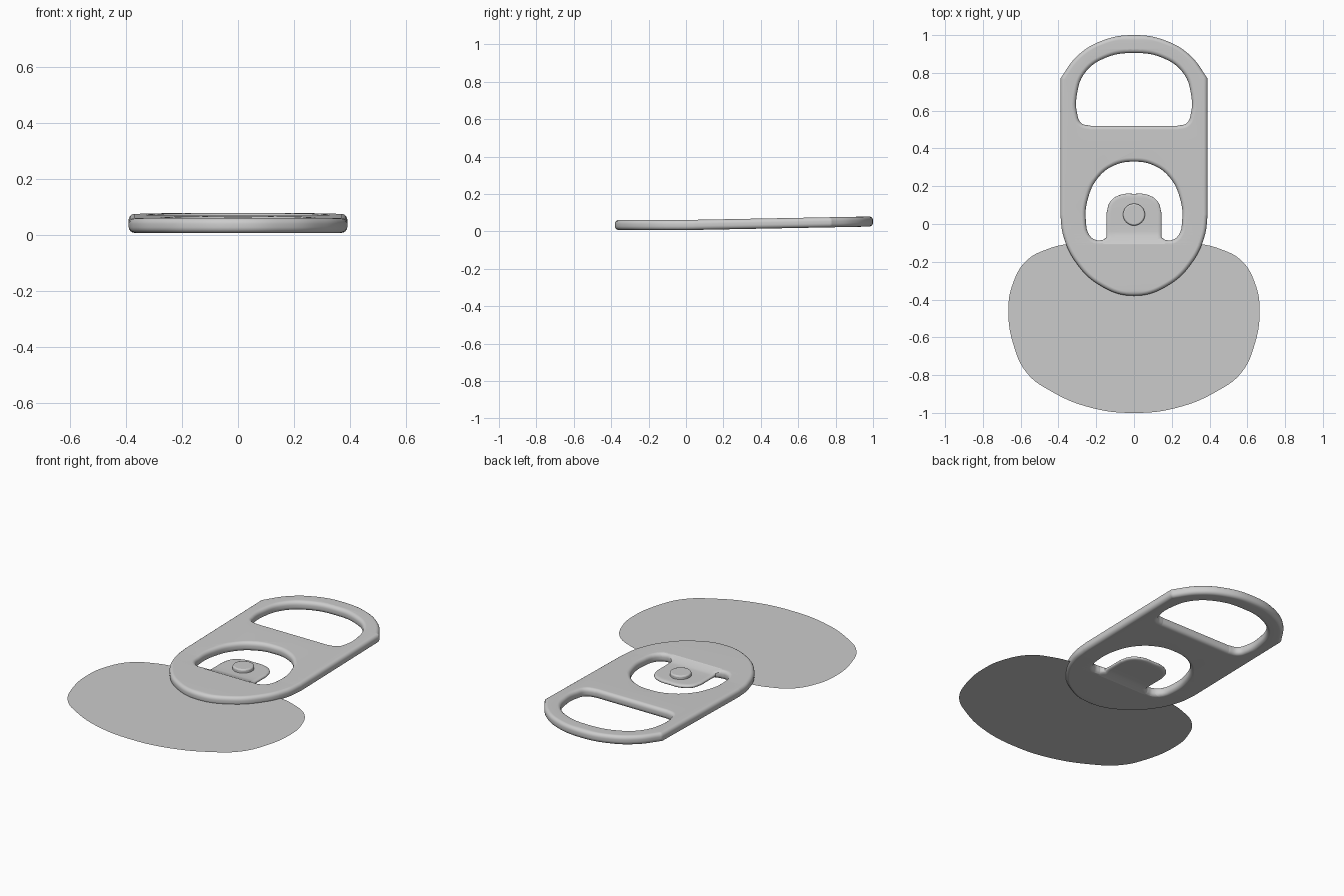
import bpy, bmesh, math

cube = bpy.data.objects.get("Cube")
if cube:
    bpy.data.objects.remove(cube, do_unlink=True)

metal = bpy.data.materials.new("brushed_grey_metal")
metal.use_nodes = True
GREY = (0.6, 0.6, 0.6, 1)
metal.diffuse_color = GREY
metal.node_tree.nodes["Principled BSDF"].inputs["Base Color"].default_value = GREY


def add_mirrored_spline(curve, half):
    """Closed smooth spline from its right half, top to bottom; 'c' marks a corner."""
    left = [p for p in reversed(half) if p[0] > 0]
    pts = list(half) + [(-p[0],) + tuple(p[1:]) for p in left]
    spline = curve.splines.new("BEZIER")
    spline.bezier_points.add(len(pts) - 1)
    spline.use_cyclic_u = True
    for bp, p in zip(spline.bezier_points, pts):
        bp.co = (p[0], p[1], 0)
        kind = "VECTOR" if len(p) > 2 else "AUTO"
        bp.handle_left_type = bp.handle_right_type = kind


def plate(name, halves, extrude=0.0, bevel=0.0):
    """Filled outline with holes, turned into a mesh object."""
    curve = bpy.data.curves.new(name + "_outline", "CURVE")
    curve.dimensions = "2D"
    curve.fill_mode = "BOTH"
    curve.resolution_u = 10
    curve.extrude, curve.bevel_depth, curve.offset = extrude, bevel, -bevel
    curve.bevel_resolution = 3
    for half in halves:
        add_mirrored_spline(curve, half)
    helper = bpy.data.objects.new(name + "_helper", curve)
    bpy.context.collection.objects.link(helper)
    graph = bpy.context.evaluated_depsgraph_get()
    mesh = bpy.data.meshes.new_from_object(helper.evaluated_get(graph))
    bpy.data.objects.remove(helper, do_unlink=True)
    mesh.name = name
    mesh.materials.clear()
    mesh.materials.append(metal)
    obj = bpy.data.objects.new(name, mesh)
    bpy.context.collection.objects.link(obj)
    return obj


def smooth(obj):
    bpy.ops.object.select_all(action="DESELECT")
    obj.select_set(True)
    bpy.context.view_layer.objects.active = obj
    bpy.ops.object.shade_smooth_by_angle(angle=math.radians(40))


# Pull tab: rounded plate with a finger hole and a slotted hole around the tongue
outer = [(0, 1), (0.17, 0.97), (0.3, 0.89), (0.39, 0.77, "c"), (0.39, 0.05, "c"),
         (0.375, -0.06), (0.31, -0.2), (0.18, -0.325), (0, -0.38)]
finger_hole = [(0, 0.905), (0.15, 0.88), (0.26, 0.8), (0.303, 0.68), (0.3, 0.58),
               (0.28, 0.535), (0.23, 0.52, "c")]
tongue_hole = [(0, 0.33), (0.1, 0.312), (0.19, 0.245), (0.245, 0.13), (0.255, 0.02),
               (0.235, -0.06), (0.2, -0.085), (0.165, -0.085, "c"), (0.145, -0.07, "c"),
               (0.145, 0.06, "c"), (0.125, 0.12), (0.07, 0.155), (0, 0.16)]
tab = plate("pull_tab", [outer, finger_hole, tongue_hole], 0.006, 0.021)

bm = bmesh.new()
bm.from_mesh(tab.data)
bmesh.ops.remove_doubles(bm, verts=bm.verts, dist=0.0002)
# Cross cuts let the plate bend
for y in (-0.12, -0.1, -0.08, -0.06, -0.04, 0.0, 0.15, 0.42, 0.6):
    bmesh.ops.bisect_plane(bm, geom=bm.verts[:] + bm.edges[:] + bm.faces[:],
                           plane_co=(0, y, 0), plane_no=(0, 1, 0))
for v in bm.verts:
    x, y, z = v.co
    lift = 0.034 + 0.019 * max(0, y)
    # The tongue is thinner and sits lower than the rim
    if abs(x) < 0.155 and -0.13 < y < 0.2:
        t = min(1, max(0, (y + 0.12) / 0.08))
        t = t * t * (3 - 2 * t)
        v.co.z = (1 - t) * (z + lift) + t * (0.03 + z * 0.4)
    else:
        v.co.z = z + lift
bmesh.ops.recalc_face_normals(bm, faces=bm.faces)
bm.to_mesh(tab.data)
bm.free()
smooth(tab)
tab.modifiers.new("even_shading", "WEIGHTED_NORMAL").keep_sharp = True

# Opening panel: thin rounded sheet under the front of the tab
panel = plate("opening_panel", [[
    (0, -0.1), (0.34, -0.105), (0.45, -0.13), (0.57, -0.195), (0.643, -0.32), (0.665, -0.45),
    (0.638, -0.64), (0.566, -0.79), (0.44, -0.885), (0.23, -0.972), (0, -1)]])
panel.location.z = 0.02

# Rivet button on the tongue
bpy.ops.mesh.primitive_cylinder_add(vertices=32, radius=0.058, depth=0.032,
                                    location=(0, 0.05, 0.046))
rivet = bpy.context.object
rivet.name = "rivet"
rivet.data.materials.append(metal)
bevel = rivet.modifiers.new("rounded_rim", "BEVEL")
bevel.width, bevel.segments = 0.008, 3
smooth(rivet)
